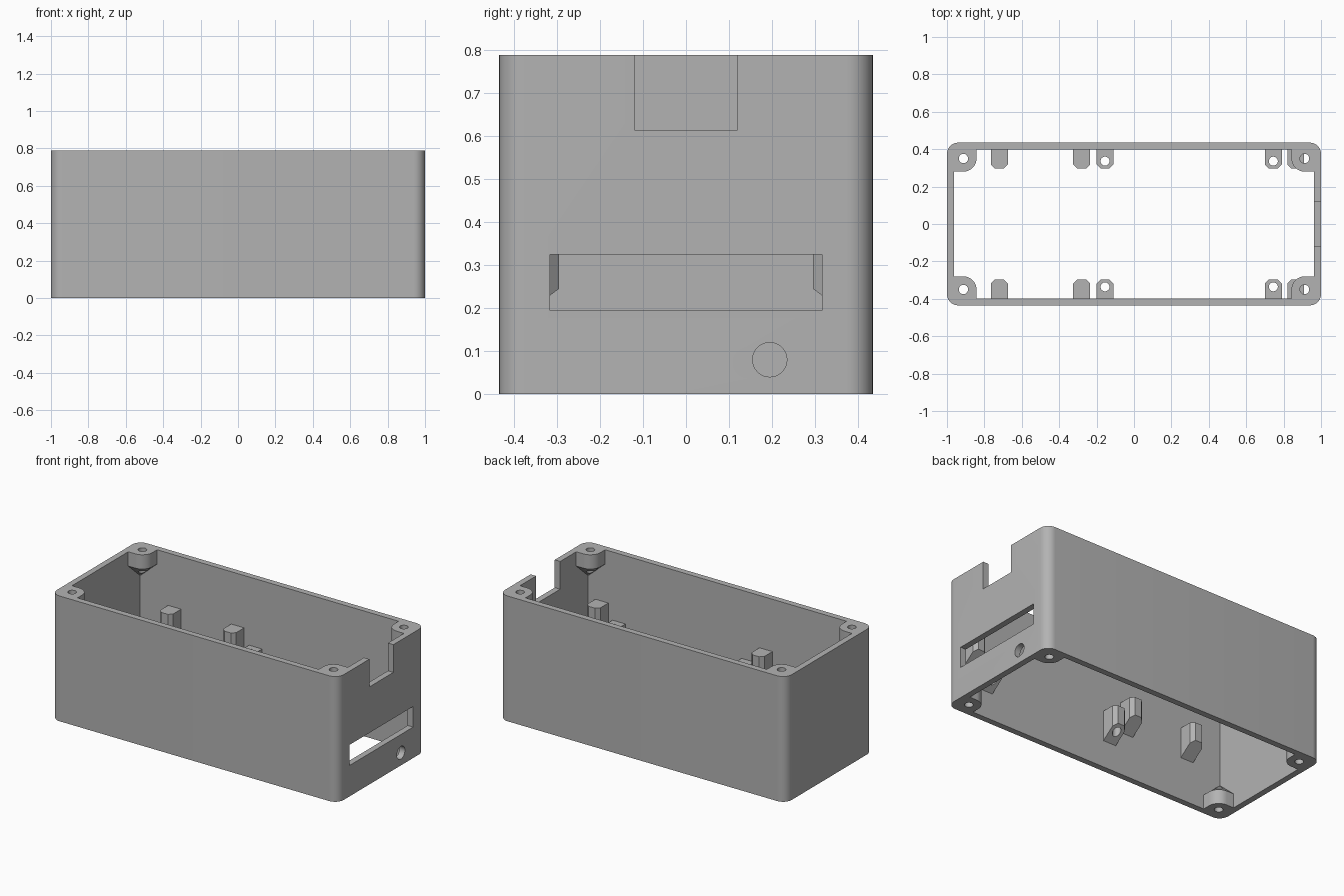
import bpy, bmesh
from math import pi, sin, cos, radians

HALF_X, HALF_Y, HEIGHT, WALL = 1.0, 0.435, 0.79, 0.038
SIDES = [(sx, sy) for sx in (-1, 1) for sy in (-1, 1)]

cube = bpy.data.objects.get("Cube")
if cube:
    bpy.data.objects.remove(cube, do_unlink=True)

plastic = bpy.data.materials.new("grey plastic")
plastic.use_nodes = True
GREY = (0.45, 0.45, 0.45, 1)
plastic.diffuse_color = GREY
plastic.node_tree.nodes["Principled BSDF"].inputs["Base Color"].default_value = GREY


def hull(name, points):
    """Convex solid around the points."""
    bm = bmesh.new()
    for p in points:
        bm.verts.new(p)
    bmesh.ops.convex_hull(bm, input=bm.verts[:])
    bmesh.ops.dissolve_limit(bm, angle_limit=radians(1), verts=bm.verts[:], edges=bm.edges[:])
    bmesh.ops.recalc_face_normals(bm, faces=bm.faces[:])
    mesh = bpy.data.meshes.new(name)
    bm.to_mesh(mesh)
    bm.free()
    mesh.materials.append(plastic)
    obj = bpy.data.objects.new(name, mesh)
    bpy.context.collection.objects.link(obj)
    return obj


def box(name, x, y, z):
    return hull(name, [(a, b, c) for a in x for b in y for c in z])


def arc(cx, cy, r, start, end, n):
    return [(cx + r * cos(start + (end - start) * i / n),
             cy + r * sin(start + (end - start) * i / n)) for i in range(n + 1)]


def upright(name, x, y, r, low, high):
    ring = arc(x, y, r, 0, 2 * pi, 32)[:-1]
    return hull(name, [(a, b, z) for a, b in ring for z in (low, high)])


def combine(target, tool, operation):
    """Boolean the tool into the target and discard the tool."""
    mod = target.modifiers.new(operation, 'BOOLEAN')
    mod.operation, mod.object, mod.solver = operation, tool, 'EXACT'
    bpy.context.view_layer.objects.active = target
    bpy.ops.object.modifier_apply(modifier=mod.name)
    bpy.data.objects.remove(tool, do_unlink=True)


def smooth(obj):
    bpy.ops.object.select_all(action='DESELECT')
    obj.select_set(True)
    bpy.context.view_layer.objects.active = obj
    bpy.ops.object.shade_smooth_by_angle(angle=radians(30))


# Open rectangular tube with rounded vertical corners
R = 0.06
corner = arc(HALF_X - R, HALF_Y - R, R, 0, pi / 2, 10)
casing = hull("casing", [(sx * x, sy * y, z) for sx, sy in SIDES
                         for x, y in corner for z in (0, HEIGHT)])
IN_X, IN_Y = HALF_X - WALL, HALF_Y - WALL
combine(casing, box("cavity", (-IN_X, IN_X), (-IN_Y, IN_Y), (-0.1, 1)), 'DIFFERENCE')

# Screw bosses at top and bottom corners, tapering back into the corner
BX, BY, BR = 0.912, 0.35, 0.07
plan = arc(BX, BY, BR, pi, 1.5 * pi, 12)
plan += [(0.972, BY - BR), (BX - BR, 0.409), (0.972, 0.409)]
for sx, sy in SIDES:
    for top in (False, True):
        points = [(x, y, z) for x, y in plan for z in (0, 0.09)]
        points.append((0.972, 0.409, 0.205))
        boss = hull("boss", [(sx * x, sy * y, HEIGHT - z if top else z) for x, y, z in points])
        combine(casing, boss, 'UNION')
for sx, sy in SIDES:
    combine(casing, upright("screw_hole", sx * BX, sy * BY, 0.025, -0.1, 1), 'DIFFERENCE')

# Openings in the left end wall: top notch, wide slot and cable hole
END = (0.9, 1.1)
combine(casing, box("notch", END, (-0.12, 0.12), (0.615, 1)), 'DIFFERENCE')
combine(casing, box("slot", END, (-0.317, 0.317), (0.195, 0.325)), 'DIFFERENCE')
ring = arc(0.195, 0.08, 0.04, 0, 2 * pi, 32)[:-1]
combine(casing, hull("cable_hole", [(x, y, z) for x in END for y, z in ring]), 'DIFFERENCE')
smooth(casing)


# Board support posts on both long walls, with sloping undersides
def post(name, x, side, top, drilled):
    outline = [(0.045, 0.415), (0.045, 0.318), (0.023, 0.296)]
    points = []
    for dx, y in outline:
        underside = top - 0.115 - 0.75 * (y - 0.296)
        points += [(x + s * dx, side * y, z) for s in (-1, 1) for z in (underside, top)]
    obj = hull(name, points)
    if drilled:
        combine(obj, upright("post_hole", x, side * 0.336, 0.024, 0, 1), 'DIFFERENCE')
        smooth(obj)


for side, label in ((-1, "front"), (1, "back")):
    for i, x in enumerate((-0.72, -0.28, 0.865)):
        post(f"{label}_upper_post_{i + 1}", x, side, 0.46, False)
    for i, x in enumerate((-0.155, 0.745)):
        post(f"{label}_lower_post_{i + 1}", x, side, 0.36, True)
